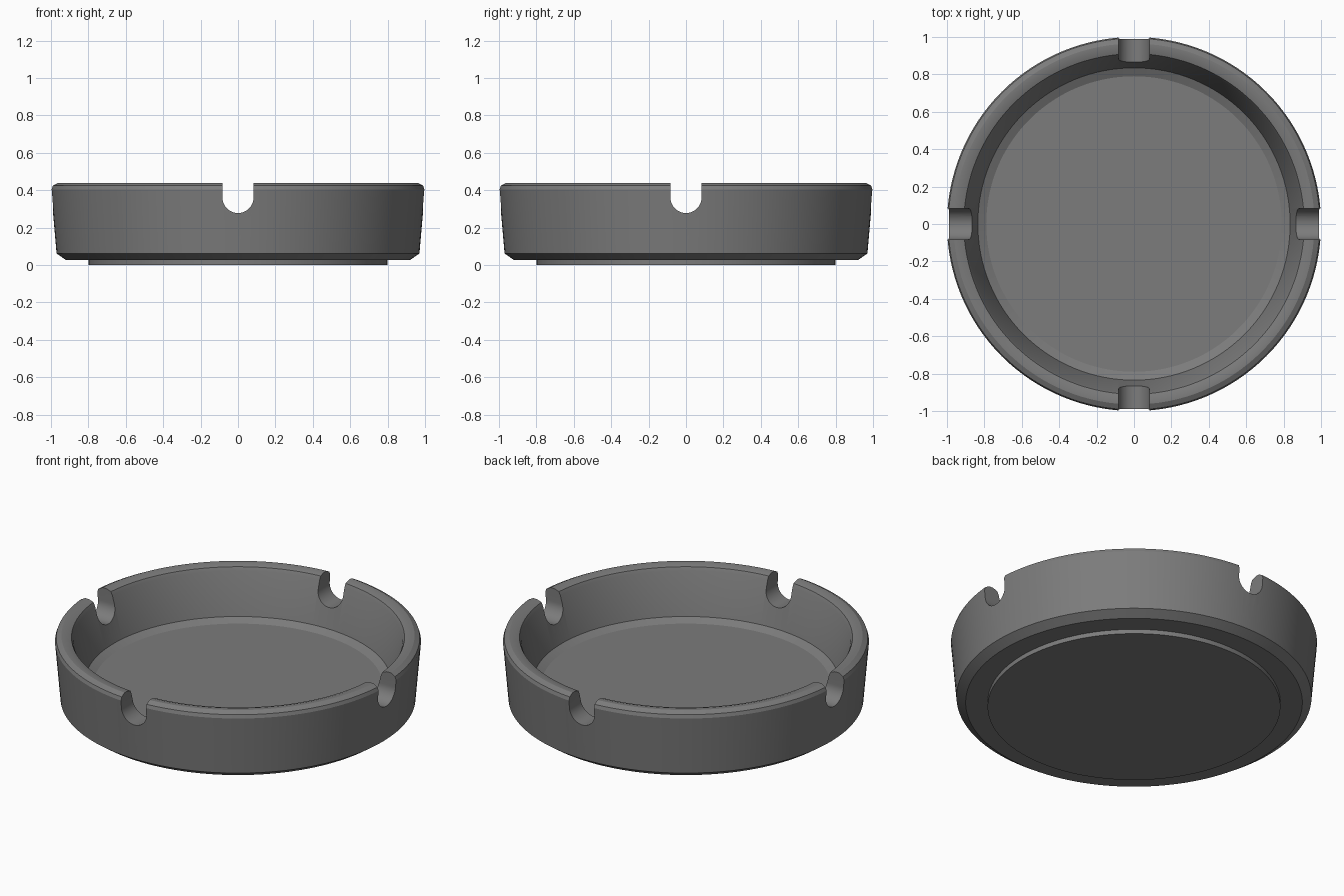
import bpy, bmesh, math
from mathutils import Matrix

if "Cube" in bpy.data.objects:
    bpy.data.objects.remove(bpy.data.objects["Cube"])

SEGS = 128

mat = bpy.data.materials.new("dark grey")
mat.diffuse_color = (0.2, 0.2, 0.2, 1)
mat.use_nodes = True
mat.node_tree.nodes["Principled BSDF"].inputs["Base Color"].default_value = mat.diffuse_color


def add_object(name, bm):
    bmesh.ops.recalc_face_normals(bm, faces=bm.faces)
    me = bpy.data.meshes.new(name)
    bm.to_mesh(me)
    bm.free()
    ob = bpy.data.objects.new(name, me)
    bpy.context.collection.objects.link(ob)
    me.materials.append(mat)
    return ob


def lathe(name, profile):
    """Revolve an (r, z) profile; both ends are capped."""
    bm = bmesh.new()
    rings = []
    for r, z in profile:
        rings.append([bm.verts.new((r * math.cos(a), r * math.sin(a), z))
                      for a in (2 * math.pi * i / SEGS for i in range(SEGS))])
    for lo, hi in zip(rings, rings[1:]):
        for i in range(SEGS):
            j = (i + 1) % SEGS
            bm.faces.new((lo[i], lo[j], hi[j], hi[i]))
    bm.faces.new(rings[0])
    bm.faces.new(rings[-1])
    return add_object(name, bm)


def slot_cutter(name, angle):
    """Long U-shaped bar that cuts two opposite rests."""
    w, zc, n = 0.083, 0.361, 24
    pts = [(w, 0.6), (-w, 0.6)]
    pts += [(w * math.cos(a), zc + w * math.sin(a))
            for a in (math.pi + math.pi * i / n for i in range(n + 1))]
    bm = bmesh.new()
    face = bm.faces.new([bm.verts.new((x, -1.2, z)) for x, z in pts])
    ext = bmesh.ops.extrude_face_region(bm, geom=[face])
    bmesh.ops.translate(bm, vec=(0, 2.4, 0),
                        verts=[v for v in ext["geom"] if isinstance(v, bmesh.types.BMVert)])
    bmesh.ops.rotate(bm, verts=bm.verts, matrix=Matrix.Rotation(angle, 3, 'Z'))
    ob = add_object(name, bm)
    ob.hide_render = True
    return ob


# Bowl: foot, lower bevel, flared wall, rounded rim, inner wall, floor
bowl = lathe("ashtray_bowl", [
    (0.80, 0.0), (0.80, 0.027), (0.92, 0.027), (0.97, 0.062),
    (1.0, 0.405), (0.993, 0.425), (0.965, 0.44), (0.94, 0.44), (0.91, 0.43),
    (0.90, 0.41), (0.835, 0.165), (0.79, 0.143)])

# Four rests cut through the rim
cutters = [slot_cutter("rest_cutter_" + n, a)
           for n, a in (("front_back", 0), ("left_right", math.pi / 2))]
bpy.context.view_layer.objects.active = bowl
for c in cutters:
    mod = bowl.modifiers.new("rests", 'BOOLEAN')
    mod.operation, mod.solver, mod.object = 'DIFFERENCE', 'EXACT', c
    bpy.ops.object.modifier_apply(modifier=mod.name)
    bpy.data.objects.remove(c, do_unlink=True)

bpy.ops.object.select_all(action='DESELECT')
bowl.select_set(True)
bpy.ops.object.shade_smooth_by_angle(angle=math.radians(20))
